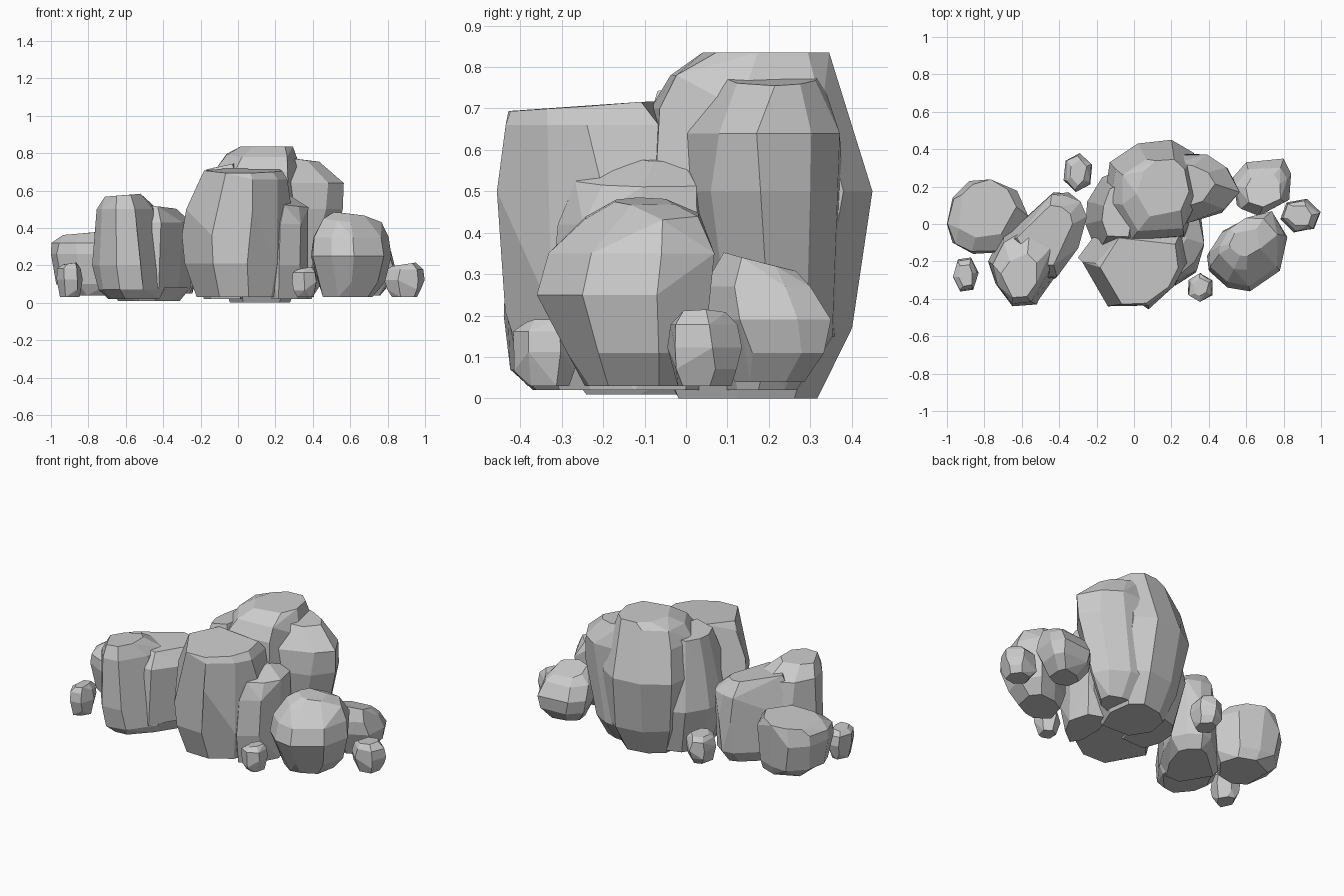
import bpy, bmesh, math, random

random.seed(4)


def rock(name, outline, levels, jitter=0.012):
    """Faceted boulder: plan outline repeated at levels (z, scale, dx, dy, tilt_x, tilt_y), then hulled."""
    xs, ys = [p[0] for p in outline], [p[1] for p in outline]
    cx, cy = (min(xs) + max(xs)) / 2, (min(ys) + max(ys)) / 2
    bm = bmesh.new()
    for level in levels:
        z, s, dx, dy, tx, ty = (list(level) + [0] * 4)[:6]
        j = jitter if s < 1 else 0
        for x, y in outline:
            px, py = (x - cx) * s, (y - cy) * s
            bm.verts.new((cx + dx + px + random.uniform(-j, j),
                          cy + dy + py + random.uniform(-j, j),
                          z + tx * px + ty * py))
    bmesh.ops.convex_hull(bm, input=bm.verts[:])
    bmesh.ops.delete(bm, geom=[v for v in bm.verts if not v.link_faces], context='VERTS')
    # merge near-flat facets into broad planes
    bmesh.ops.remove_doubles(bm, verts=bm.verts[:], dist=0.02)
    bmesh.ops.dissolve_limit(bm, angle_limit=math.radians(11), verts=bm.verts[:], edges=bm.edges[:])
    bmesh.ops.recalc_face_normals(bm, faces=bm.faces[:])
    mesh = bpy.data.meshes.new(name)
    bm.to_mesh(mesh)
    bm.free()
    obj = bpy.data.objects.new(name, mesh)
    bpy.context.collection.objects.link(obj)
    return obj


# Central tall boulders
rock("tall_rock",
     [(-.16, .12), (-.13, .33), (.02, .43), (.2, .45), (.32, .38), (.36, .15), (.28, -.08), (-.04, -.1)],
     [(0, .6, .02, -.03), (.17, .9, .02, -.03), (.5, 1), (.70, .88, .01, -.02),
      (.79, .74, .02, -.02, 0, .05), (.835, .52, .06, .02)])
rock("tall_rock_right",
     [(.12, .2), (.18, .38), (.38, .38), (.5, .3), (.56, .18), (.47, .06), (.26, .0)],
     [(.02, .45, -.04, 0), (.15, .75, -.04, .02), (.32, .88, -.03, .02), (.5, 1), (.64, .93, .01, .0),
      (.77, .58, -.04, .02, -.12)])

# Lower shoulder on the left of the centre
rock("left_shoulder_rock",
     [(-.26, .0), (-.25, .12), (-.17, .25), (-.05, .3), (.05, .1), (0, -.15), (-.2, -.15)],
     [(.02, .75, .03), (.3, 1), (.55, .9, .02), (.73, .6, .02, 0, .2)])

# Front central block
rock("front_block",
     [(-.3, -.18), (-.22, -.32), (-.14, -.44), (.05, -.45), (.2, -.33), (.28, -.2), (.25, .0), (-.15, .02)],
     [(.03, .8, .02, .02), (.21, .98, .005), (.36, 1), (.5, .95, .02, -.01),
      (.66, .82, .04, -.03), (.705, .72, .04, -.04, 0, .07)])
rock("front_block_right",
     [(.15, -.1), (.16, -.26), (.22, -.33), (.33, -.26), (.38, -.13), (.36, .03), (.22, .06)],
     [(.02, .85), (.2, 1), (.42, .95), (.52, .8, .01, .03, -.1), (.58, .4, -.03, .05, -.2)])

# Left boulder, two interlocking masses
rock("left_rock_front",
     [(-.78, -.2), (-.74, -.32), (-.65, -.44), (-.52, -.43), (-.4, -.26), (-.38, -.08), (-.52, .05), (-.7, -.04)],
     [(.02, .72, .02), (.07, .92, .01), (.2, 1), (.5, .82, -.02, -.02), (.575, .5, -.03, -.08, .08)])
rock("left_rock_back",
     [(-.7, -.08), (-.55, -.3), (-.42, -.3), (-.3, -.12), (-.25, .04), (-.28, .12), (-.35, .17), (-.43, .17)],
     [(.01, .75), (.08, .93), (.28, 1), (.43, .95), (.52, .68, .0, .0, -.12)])

# Outer medium rocks
rock("far_left_rock",
     [(-1, .0), (-.97, .14), (-.88, .23), (-.76, .24), (-.63, .18), (-.57, .05), (-.7, -.15), (-.86, -.16), (-.97, -.1)],
     [(.04, .68, .03), (.1, .9, .01), (.26, 1), (.32, .97), (.375, .75, 0, .04, .09)])
rock("right_rock",
     [(.39, -.17), (.46, -.05), (.6, .03), (.74, .05), (.82, -.07), (.78, -.25), (.62, -.36), (.5, -.34), (.4, -.25)],
     [(.03, .58, -.02, .03), (.11, .82, 0, .03), (.25, 1), (.35, .94, 0, .02),
      (.44, .7, 0, .05, -.08, .05), (.475, .38, -.01, .06, -.12)])
rock("right_back_rock",
     [(.53, .25), (.6, .33), (.8, .35), (.84, .27), (.83, .13), (.68, .05), (.55, .1)],
     [(.04, .5, 0, 0), (.11, .85, 0, .01), (.19, 1), (.27, .88, 0, -.03), (.33, .6, 0, -.03, 0, -.25)])

# Scattered pebbles
pebbles = [("pebble_right", .89, .045, .11, .095, .03, .215, .2),
           ("pebble_front", .355, -.34, .075, .078, .03, .195, .5),
           ("pebble_left", -.9, -.27, .07, .10, .03, .22, .1),
           ("pebble_back", -.3, .275, .083, .105, .05, .23, .4)]
for name, x, y, rx, ry, z0, z1, turn in pebbles:
    ring = [(x + rx * math.cos(turn + k * math.tau / 6), y + ry * math.sin(turn + k * math.tau / 6))
            for k in range(6)]
    h = z1 - z0
    rock(name, ring, [(z0, .65, 0, 0), (z0 + h * .22, .9), (z0 + h * .5, 1),
                      (z0 + h * .8, .88), (z1 - .01, .6, 0, 0, .15)], .01)
